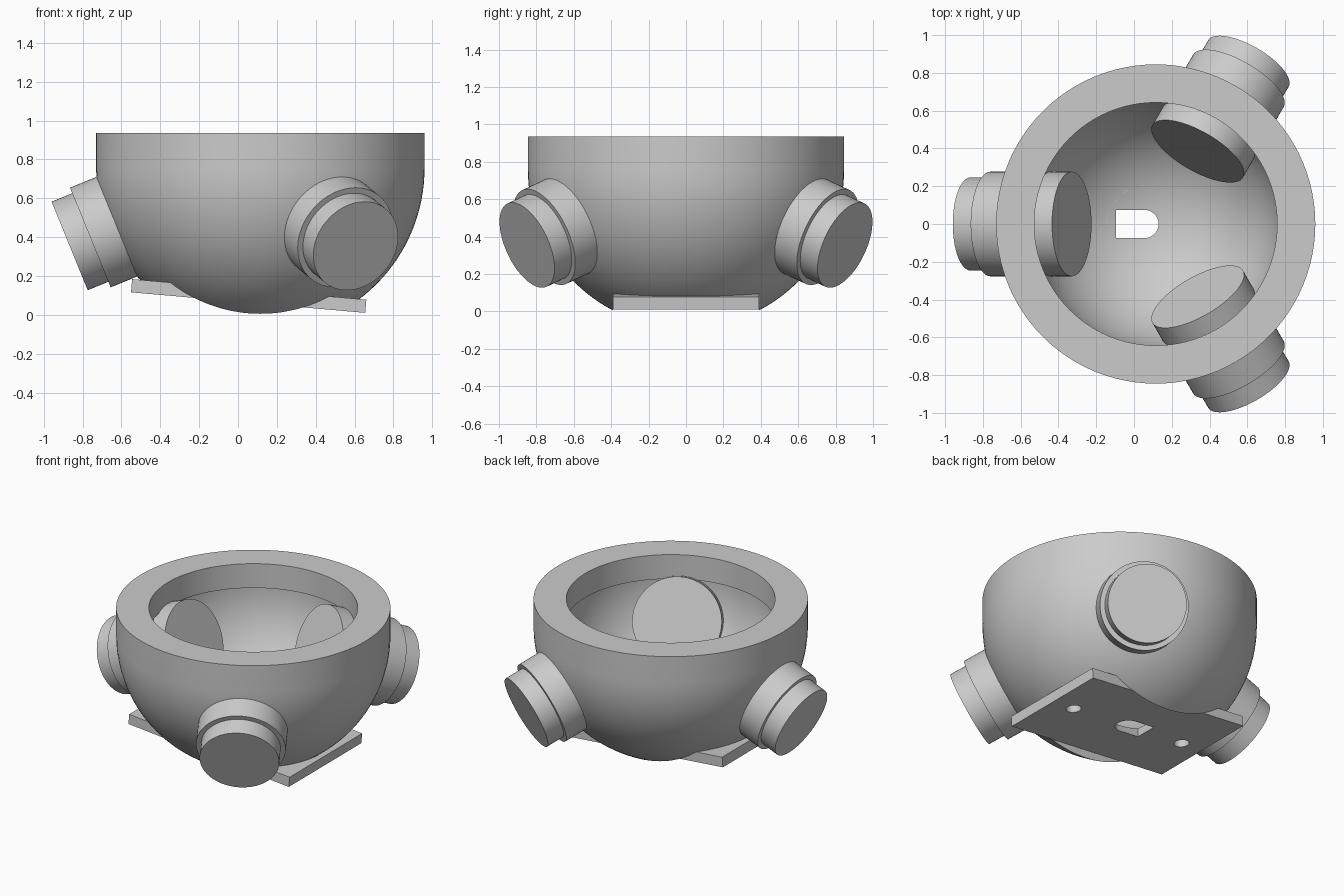
import bpy, bmesh
from math import sin, cos, pi, radians
from mathutils import Matrix, Vector

if "Cube" in bpy.data.objects:
    bpy.data.objects.remove(bpy.data.objects["Cube"], do_unlink=True)

CENTRE = Vector((0.115, 0, 0.755))     # shared centre of the spherical bowl and the ports
R_OUT, R_IN, R_NECK = 0.845, 0.66, 0.643
RIM, NECK = 0.18, 0.015                # heights above the centre
SLAB = Vector((0.055, 0, 0.097))
LENGTH, WIDTH, THICK = 1.21, 0.78, 0.068
TILT = Matrix.Translation(SLAB) @ Matrix.Rotation(radians(5), 4, 'Y')

grey = bpy.data.materials.new("plain grey")
grey.use_nodes = True
grey.diffuse_color = (0.6, 0.6, 0.6, 1)
grey.node_tree.nodes["Principled BSDF"].inputs["Base Color"].default_value = (0.6, 0.6, 0.6, 1)


def finish(name, bm, matrix):
    bmesh.ops.remove_doubles(bm, verts=bm.verts, dist=1e-5)
    bmesh.ops.recalc_face_normals(bm, faces=bm.faces)
    mesh = bpy.data.meshes.new(name)
    bm.to_mesh(mesh)
    bm.free()
    mesh.transform(matrix)
    mesh.materials.append(grey)
    obj = bpy.data.objects.new(name, mesh)
    bpy.context.collection.objects.link(obj)
    return obj


def lathe(name, profile, matrix, steps=96):
    """Spin an (r, z) profile that begins and ends on the axis."""
    bm = bmesh.new()
    verts = [bm.verts.new((r, 0, z)) for r, z in profile]
    edges = [bm.edges.new(pair) for pair in zip(verts, verts[1:])]
    bmesh.ops.spin(bm, geom=verts + edges, cent=(0, 0, 0), axis=(0, 0, 1),
                   angle=2 * pi, steps=steps, use_merge=True)
    return finish(name, bm, matrix)


def box(name, size, matrix):
    bm = bmesh.new()
    bmesh.ops.create_cube(bm, size=1, matrix=Matrix.Diagonal((*size, 1)))
    return finish(name, bm, matrix)


def prism(name, outline, low, high):
    bm = bmesh.new()
    face = bm.faces.new([bm.verts.new((x, y, low)) for x, y in outline])
    top = bmesh.ops.extrude_face_region(bm, geom=[face])["geom"]
    bmesh.ops.translate(bm, vec=(0, 0, high - low),
                        verts=[v for v in top if isinstance(v, bmesh.types.BMVert)])
    return finish(name, bm, Matrix())


def cut(obj, cutters):
    for cutter in cutters:
        mod = obj.modifiers.new("cut", 'BOOLEAN')
        mod.operation, mod.solver, mod.object = 'DIFFERENCE', 'EXACT', cutter
    bpy.context.view_layer.update()
    result = obj.evaluated_get(bpy.context.evaluated_depsgraph_get())
    mesh = bpy.data.meshes.new_from_object(result)
    obj.modifiers.clear()
    obj.data = mesh


def arc(radius, start, end, count):
    angles = [start + (end - start) * i / count for i in range(count + 1)]
    return [(radius * sin(a), -radius * cos(a)) for a in angles]


# Bowl: round outside with a straight collar, hollow inside with a narrower neck
at_centre = Matrix.Translation(CENTRE)
outer = arc(R_OUT, 0, pi / 2, 32)
inner = arc(R_IN, pi / 2, 0, 32)
bowl = lathe("bowl", outer + [(R_OUT, RIM), (R_NECK, RIM), (R_NECK, NECK), (R_IN, NECK)]
             + inner, at_centre)

# Tilted mounting plate under the bowl
plate = box("mounting_plate", (LENGTH, WIDTH, THICK), TILT)

# Cutters: space under the plate, ball cavity, keyhole and two screw holes
under = box("under_cutter", (3, WIDTH, 1),
            TILT @ Matrix.Translation((0, 0, -0.5 - THICK / 2 + 0.002)))
cavity = lathe("cavity_cutter", arc(R_IN, 0, pi, 64), at_centre)
rounded = [(0.055 + 0.075 * cos(a), 0.075 * sin(a))
           for a in (-pi / 2 + pi * i / 20 for i in range(21))]
keyhole = prism("keyhole_cutter", [(-0.095, -0.075)] + rounded + [(-0.095, 0.075)], -0.3, 0.4)
holes = [lathe("hole_cutter", [(0, -0.2), (0.047, -0.2), (0.047, 0.08), (0, 0.08)],
               TILT @ Matrix.Translation((x, 0, 0)), 32) for x in (-0.435, 0.435)]
cut(bowl, [under, keyhole] + holes)
cut(plate, [cavity, keyhole] + holes)
for cutter in [under, cavity, keyhole] + holes:
    bpy.data.objects.remove(cutter, do_unlink=True)

# Three stepped round ports aimed at the bowl centre, dipping outwards
port_profile = [(0, 0.48), (0.277, 0.48), (0.277, 0.945), (0.246, 0.945), (0.246, 1.06), (0, 1.06)]
ports = []
for name, angle in (("right_port", 180), ("back_port", 60), ("front_port", -60)):
    aim = Matrix.Rotation(radians(angle), 4, 'Z') @ Matrix.Rotation(radians(90 + 22.2), 4, 'Y')
    ports.append(lathe(name, port_profile, at_centre @ aim, 64))

# Smooth round walls, crisp edges
bpy.ops.object.select_all(action='DESELECT')
for obj in [bowl, plate] + ports:
    obj.select_set(True)
bpy.context.view_layer.objects.active = bowl
bpy.ops.object.shade_smooth_by_angle(angle=radians(30))
